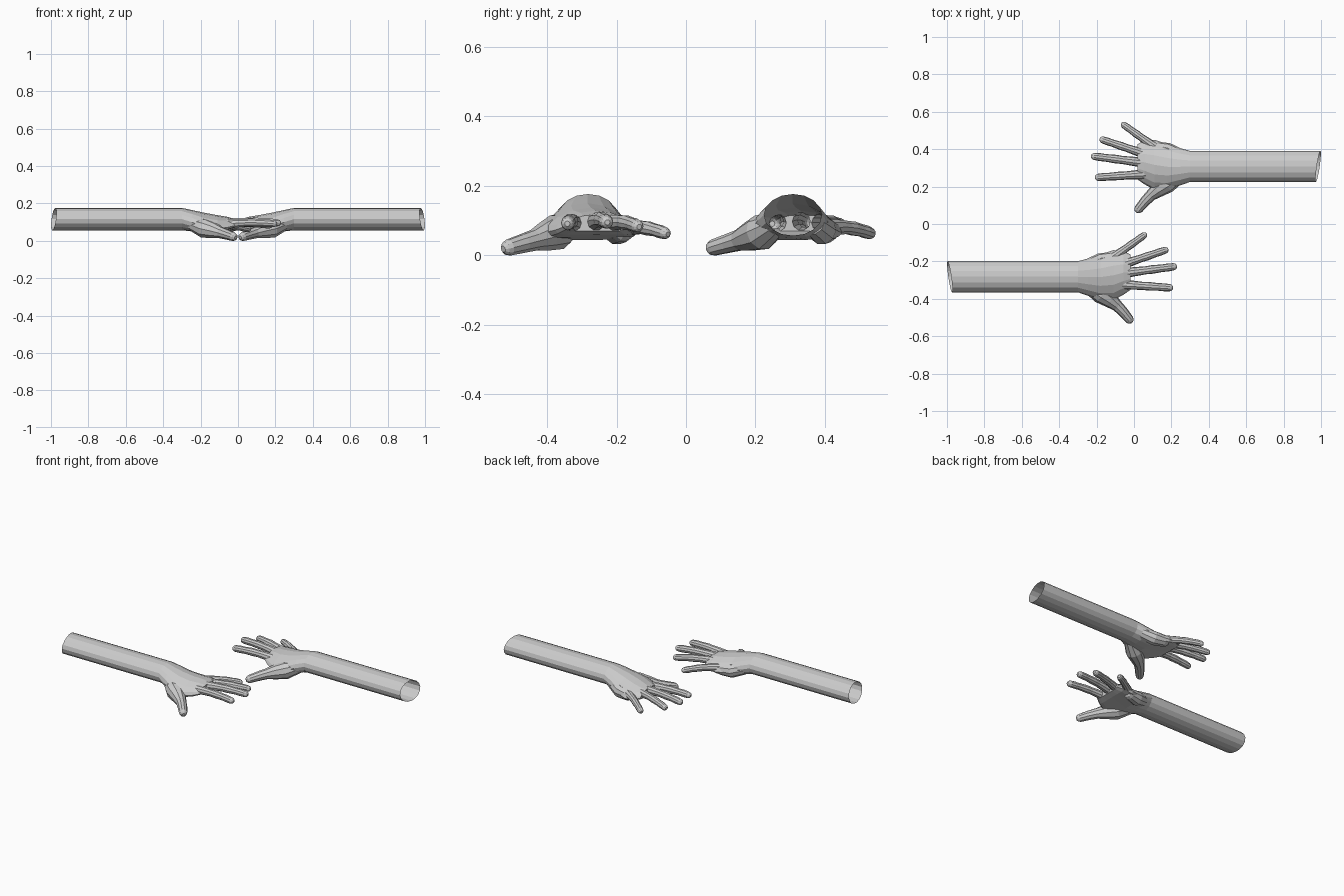
import bpy, bmesh, math
from mathutils import Vector, Matrix

if "Cube" in bpy.data.objects:
    bpy.data.objects.remove(bpy.data.objects["Cube"])


def loft(name, rings):
    """Closed mesh through rings of equal vertex count."""
    bm = bmesh.new()
    loops = [[bm.verts.new(p) for p in ring] for ring in rings]
    n = len(loops[0])
    for a, b in zip(loops, loops[1:]):
        for i in range(n):
            j = (i + 1) % n
            bm.faces.new((a[i], a[j], b[j], b[i]))
    bm.faces.new(loops[0])
    bm.faces.new(loops[-1])
    bmesh.ops.recalc_face_normals(bm, faces=bm.faces)
    me = bpy.data.meshes.new(name)
    bm.to_mesh(me)
    bm.free()
    ob = bpy.data.objects.new(name, me)
    bpy.context.collection.objects.link(ob)
    return ob


def tube(name, points, radii, sides=10):
    """Tapering round tube with a rounded tip."""
    pts = [Vector(p) for p in points]
    end = (pts[-1] - pts[-2]).normalized()
    r = radii[-1]
    pts += [pts[-1] + end * r * 0.55, pts[-1] + end * r * 0.9]
    radii = list(radii) + [r * 0.8, r * 0.4]
    rings = []
    for i, (p, rad) in enumerate(zip(pts, radii)):
        d = (pts[min(i + 1, len(pts) - 1)] - pts[max(i - 1, 0)]).normalized()
        side = d.cross(Vector((0, 0, 1))).normalized()
        up = side.cross(d)
        rings.append([p + rad * (side * math.cos(t) + up * math.sin(t))
                      for t in (2 * math.pi * k / sides for k in range(sides))])
    return loft(name, rings)


def finger(name, base, tip, r, lift=0.008):
    """Straight finger with slight knuckle bulges."""
    a, b = Vector(base), Vector(tip)
    steps = [0, .28, .42, .54, .72, .82, .93]
    bulge = [1.25, 1.08, .98, 1.05, .92, .97, .88]
    pts = [a.lerp(b, t) + Vector((0, 0, lift * math.sin(math.pi * t))) for t in steps]
    return tube(name, pts, [r * k for k in bulge])


# forearm and palm: x, centre y, half width, centre z, half height, edge drop
sections = [
    (-0.985, -0.282, .083, .120, .060, 0),
    (-0.30, -0.282, .083, .120, .060, 0),
    (-0.245, -0.284, .100, .111, .057, .008),
    (-0.18, -0.284, .122, .101, .053, .025),
    (-0.11, -0.274, .134, .099, .042, .030),
    (-0.055, -0.260, .117, .098, .034, .022),
    (-0.02, -0.258, .095, .097, .024, .012),
]
rings = []
for i, (x, yc, hw, zc, hh, drop) in enumerate(sections):
    ring = []
    for k in range(16):
        t = 2 * math.pi * k / 16
        c, s = math.cos(t), math.sin(t)
        slant = (0.008 * s - 0.012 * c) if i == 0 else 0
        ring.append((x + slant, yc + hw * c, zc + hh * s - drop * c * c))
    rings.append(ring)
arm = loft("left_arm_and_hand", rings)

# fingers, thumb and the fleshy pads of the palm
parts = [
    finger("little_finger", (-.11, -.178, .084), (.066, -.052, .064), .020),
    finger("ring_finger", (-.07, -.220, .095), (.185, -.134, .085), .021),
    finger("middle_finger", (-.06, -.263, .098), (.232, -.226, .098), .022),
    finger("index_finger", (-.08, -.322, .092), (.212, -.342, .094), .022),
    tube("thumb", [(-.25, -.33, .095), (-.18, -.372, .070), (-.13, -.405, .058),
                   (-.09, -.437, .047), (-.06, -.468, .038), (-.025, -.510, .026)],
         [.035, .052, .043, .031, .028, .024], 10),
    tube("outer_palm_pad", [(-.25, -.225, .098), (-.18, -.198, .076), (-.12, -.183, .074)],
         [.036, .042, .034], 10),
]
for p in parts:
    m = arm.modifiers.new("join", 'BOOLEAN')
    m.operation = 'UNION'
    m.solver = 'EXACT'
    m.object = p
bpy.context.view_layer.update()
dg = bpy.context.evaluated_depsgraph_get()
mesh = bpy.data.meshes.new_from_object(arm.evaluated_get(dg))
arm.modifiers.clear()
arm.data = mesh
for p in parts:
    bpy.data.objects.remove(p)

# open the forearm end
bm = bmesh.new()
bm.from_mesh(mesh)
caps = [f for f in bm.faces if all(v.co.x < -0.9 for v in f.verts)]
bmesh.ops.delete(bm, geom=caps, context='FACES')
low = min(v.co.z for v in bm.verts)
bmesh.ops.translate(bm, verts=bm.verts, vec=(0, 0, -low))
bm.to_mesh(mesh)
bm.free()

# opposite arm: mirrored and moved back
other = mesh.copy()
other.transform(Matrix.Translation((0, 0.59, 0)) @ Matrix.Scale(-1, 4, (1, 0, 0)))
other.flip_normals()
right = bpy.data.objects.new("right_arm_and_hand", other)
bpy.context.collection.objects.link(right)
